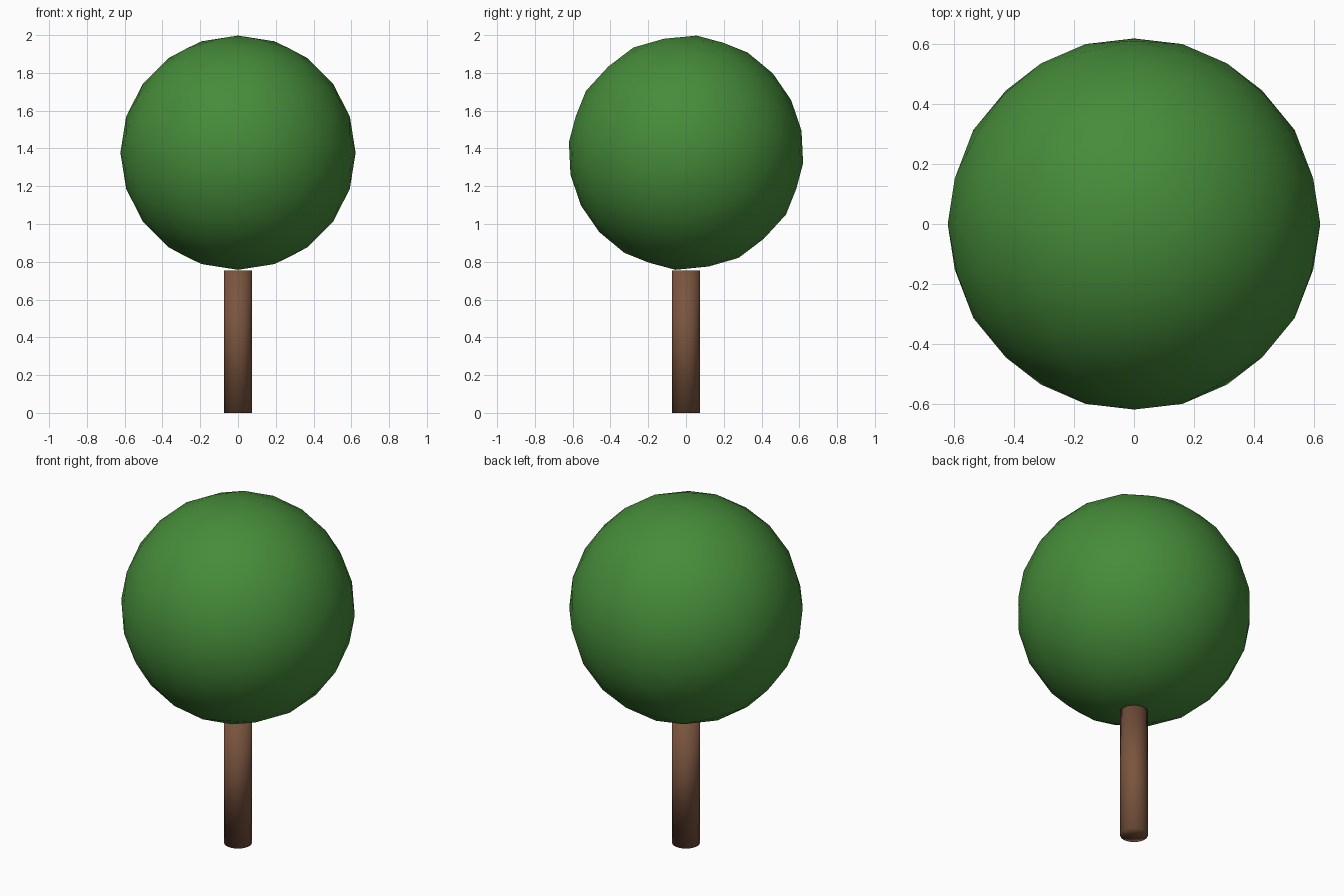
import bpy
import bmesh
import math
from mathutils import Matrix

TRUNK_HEIGHT = 0.755
TRUNK_RADIUS = 0.074
CROWN_RADIUS = 0.6225

if "Cube" in bpy.data.objects:
    bpy.data.objects.remove(bpy.data.objects["Cube"], do_unlink=True)


def make_material(name, rgb):
    mat = bpy.data.materials.new(name)
    mat.use_nodes = True
    colour = (*rgb, 1.0)
    mat.diffuse_color = colour
    mat.node_tree.nodes["Principled BSDF"].inputs["Base Color"].default_value = colour
    return mat


def make_object(name, bm, mat, height):
    bmesh.ops.recalc_face_normals(bm, faces=bm.faces[:])
    for face in bm.faces:
        face.smooth = True
    mesh = bpy.data.meshes.new(name)
    bm.to_mesh(mesh)
    bm.free()
    mesh.materials.append(mat)
    obj = bpy.data.objects.new(name, mesh)
    obj.location.z = height
    bpy.context.collection.objects.link(obj)
    return obj


# Trunk: plain round post, shaded smooth over its rims
bm = bmesh.new()
bmesh.ops.create_cone(bm, cap_ends=True, cap_tris=True, segments=32,
                      radius1=TRUNK_RADIUS, radius2=TRUNK_RADIUS, depth=TRUNK_HEIGHT)
make_object("trunk", bm, make_material("bark brown", (0.195, 0.089, 0.048)),
            TRUNK_HEIGHT / 2)

# Crown: icosahedron turned so an edge lies across each axis, split twice onto a sphere
bm = bmesh.new()
bmesh.ops.create_icosphere(bm, subdivisions=1, radius=1)
tilt = math.atan(2) / 2
turn = Matrix.Rotation(-tilt, 3, "X") @ Matrix.Rotation(math.pi / 2, 3, "Z")
bmesh.ops.rotate(bm, verts=bm.verts[:], matrix=turn)
for _ in range(2):
    bmesh.ops.subdivide_edges(bm, edges=bm.edges[:], cuts=1, use_grid_fill=True)
    for vert in bm.verts:
        vert.co = vert.co.normalized() * CROWN_RADIUS
make_object("leaf_crown", bm, make_material("leaf green", (0.061, 0.262, 0.042)),
            TRUNK_HEIGHT + CROWN_RADIUS)
